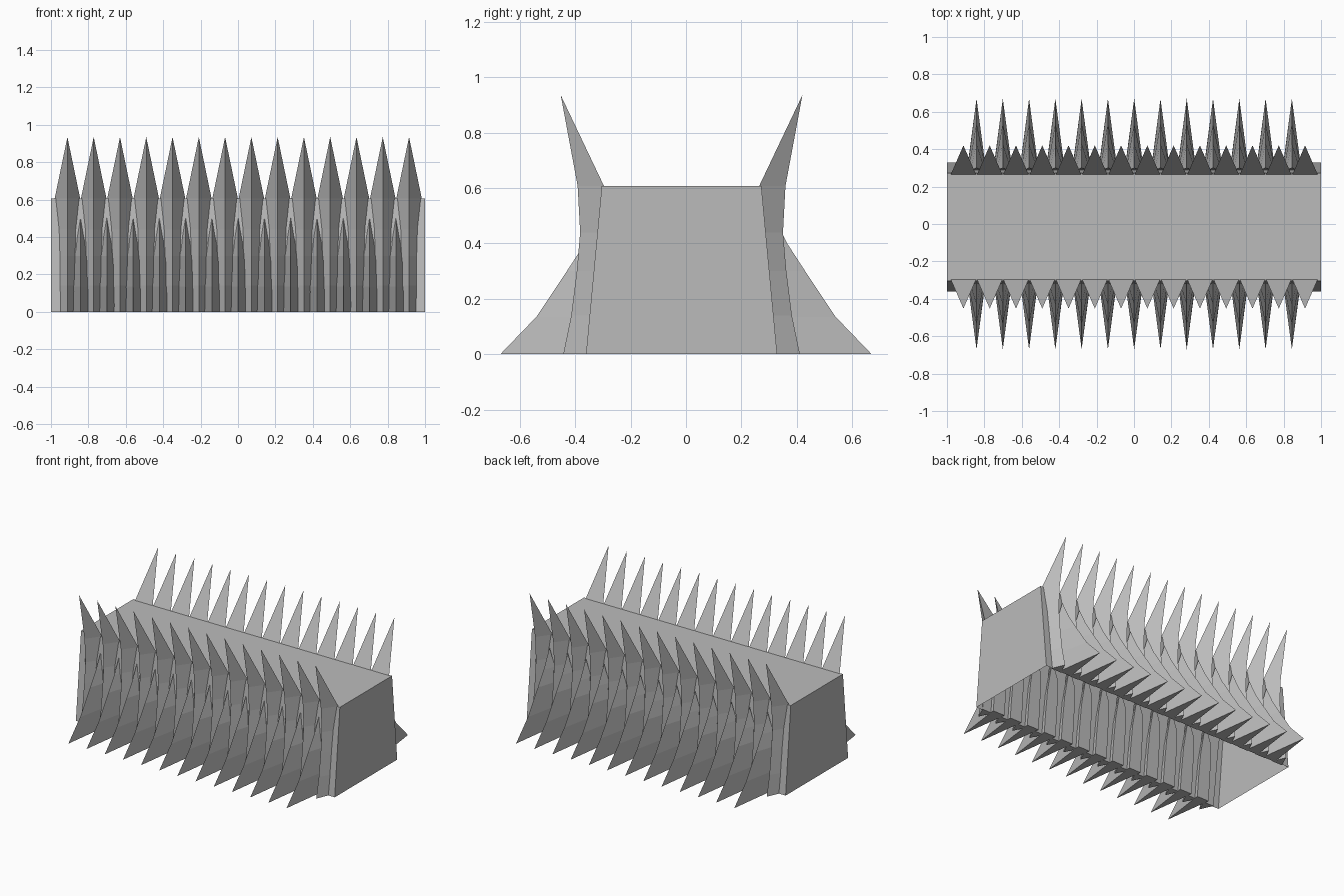
import bpy

cube = bpy.data.objects.get("Cube")
if cube:
    bpy.data.objects.remove(cube, do_unlink=True)

grey = bpy.data.materials.new("stone_grey")
grey.use_nodes = True
GREY = (0.5, 0.5, 0.5, 1)
grey.diffuse_color = GREY
grey.node_tree.nodes["Principled BSDF"].inputs["Base Color"].default_value = GREY

HEIGHT, MID_Y = 0.607, -0.016


def add_part(name, verts, faces):
    mesh = bpy.data.meshes.new(name)
    mesh.from_pydata(verts, [], faces)
    mesh.materials.append(grey)
    obj = bpy.data.objects.new(name, mesh)
    bpy.context.collection.objects.link(obj)
    return obj


def wall(z):
    """Half depth of the sloping body at height z."""
    return 0.345 - 0.057 * z / HEIGHT


def spike_row(name, rings, tip, side, mid, start, step, count):
    """Row of ridged spikes; rings hold height, half width, ridge and base depth."""
    verts, faces = [], []
    for i in range(count):
        x, first = start + step * i, len(verts)
        for z, half, ridge, base in rings:
            verts += [(x - half, mid + side * base, z),
                      (x, mid + side * ridge, z),
                      (x + half, mid + side * base, z)]
        top = len(verts)
        verts.append((x, mid + side * tip[0], tip[1]))
        new = [(first, first + 2, first + 1)]
        for r in range(len(rings)):
            a = first + 3 * r
            for j in range(3):
                k = (j + 1) % 3
                if r < len(rings) - 1:
                    new.append((a + j, a + k, a + k + 3, a + j + 3))
                else:
                    new.append((a + j, a + k, top))
        # Keep normals outward on the mirrored row
        faces += [f if side < 0 else f[::-1] for f in new]
    return add_part(name, verts, faces)


# Hollow tapered body, open underneath
body = []
for z in (0, HEIGHT):
    w = wall(z)
    body += [(-1, MID_Y - w, z), (1, MID_Y - w, z),
             (1, MID_Y + w, z), (-1, MID_Y + w, z)]
sides = [(i, (i + 1) % 4, (i + 1) % 4 + 4, i + 4) for i in range(4)]
add_part("body", body, sides + [(4, 5, 6, 7)])

# Spike profiles
upper = [(z, half, ridge, wall(z) - 0.008) for z, half, ridge in (
    (0, 0.04, 0.427), (0.14, 0.044, 0.398), (0.3, 0.046, 0.378),
    (0.44, 0.05, 0.366), (HEIGHT, 0.068, 0.375))]
lower = [(z, half, ridge, wall(z) - 0.02) for z, half, ridge in (
    (0, 0.046, 0.67), (0.135, 0.046, 0.54), (0.3, 0.042, 0.43),
    (0.4, 0.032, 0.365))]

# Matching rows on the front and back
for label, side in (("front", -1), ("back", 1)):
    spike_row(label + "_upper_spikes", upper, (0.436, 0.935),
              side, MID_Y, -0.912, 0.1405, 14)
    spike_row(label + "_lower_spikes", lower, (0.3, 0.53),
              side, 0, -0.842, 0.1405, 13)
